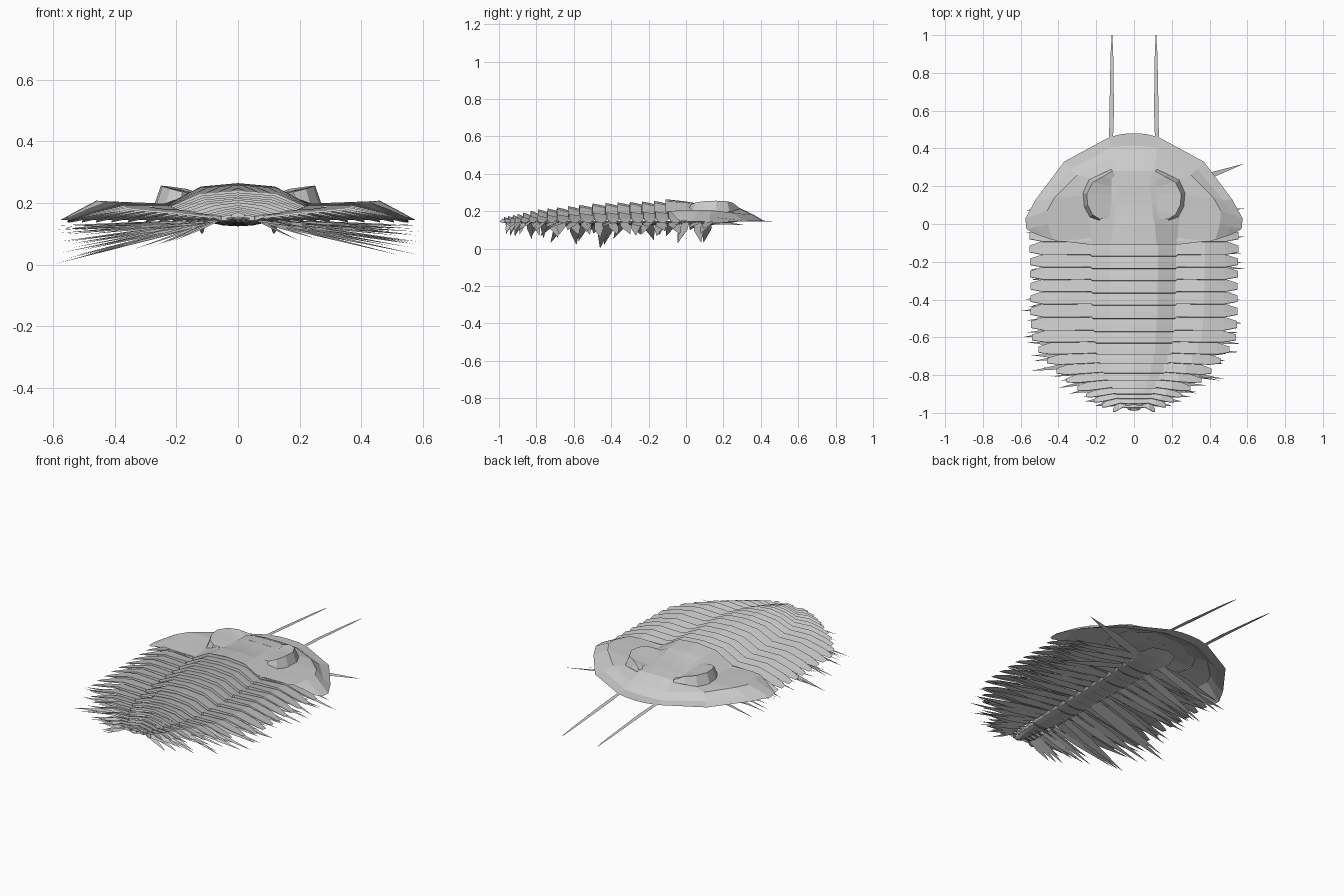
import bpy, random
from math import cos, sin, pi

random.seed(4)


def mesh(name, verts, faces, mirror=True):
    me = bpy.data.meshes.new(name)
    me.from_pydata(verts, [], faces)
    me.update()
    ob = bpy.data.objects.new(name, me)
    bpy.context.collection.objects.link(ob)
    if mirror:
        m = ob.modifiers.new("mirror", 'MIRROR')
        m.merge_threshold = 0.0005
    return ob


def strips(name, rows, mirror=True):
    # quads between successive rows of equal length
    n = len(rows[0])
    verts = [v for r in rows for v in r]
    faces = [(a * n + i, a * n + i + 1, (a + 1) * n + i + 1, (a + 1) * n + i)
             for a in range(len(rows) - 1) for i in range(n - 1)]
    return mesh(name, verts, faces, mirror)


def lerp(table, y):
    # piecewise linear lookup, table runs towards the tail
    for (y0, v0), (y1, v1) in zip(table, table[1:]):
        if y >= y1:
            t = min(1, max(0, (y0 - y) / (y0 - y1)))
            return v0 + (v1 - v0) * t
    return table[-1][1]


# head shield: nested rings from the rim to the raised middle lobe
rim = [(0, .48, .145), (.06, .477, .145), (.13, .46, .145), (.37, .33, .145),
       (.52, .13, .145), (.575, .03, .145), (.57, -.025, .148), (.54, -.045, .155)]
brim = [(0, .415, .149), (.06, .412, .149), (.12, .405, .15), (.335, .29, .157),
        (.475, .125, .172), (.515, .05, .178), (.51, -.015, .178), (.49, -.065, .178)]
brow = [(0, .36, .182), (.06, .36, .182), (.12, .355, .18), (.3, .26, .19),
        (.42, .14, .205), (.46, .07, .207), (.455, .0, .207), (.43, -.085, .2)]
cheek = [(0, .28, .22), (.05, .28, .22), (.1, .28, .217), (.19, .23, .203),
         (.24, .15, .198), (.25, .06, .195), (.235, 0, .193), (.23, -.11, .192)]
lobe = [(0, .2, .228), (.05, .2, .228), (.085, .2, .226), (.09, .15, .228),
        (.095, .1, .232), (.1, .05, .238), (.11, 0, .246), (.12, -.11, .253)]
ridge = [(0, y, z) for y, z in [(.2, .228)] * 3 +
         [(.15, .231), (.1, .236), (.05, .243), (0, .252), (-.11, .264)]]
strips("head_shield", [rim, brim, brow, cheek, lobe, ridge])

# crescent eyes: raised lid and outward wall
lid = [(.115, .28, .222), (.165, .25, .245), (.22, .22, .253), (.25, .16, .256),
       (.245, .1, .254), (.22, .05, .246), (.18, .025, .235)]
inner = [(.1, .26, .222), (.12, .24, .222), (.12, .2, .222), (.12, .16, .224),
         (.12, .11, .226), (.12, .07, .23), (.12, .03, .232)]
foot = [(.12, .29, .212), (.175, .265, .205), (.24, .233, .195), (.272, .163, .193),
        (.265, .094, .193), (.235, .035, .193), (.185, .01, .195)]
strips("eye", [inner, lid, foot])

# overlapping body plates, shrinking to the tail
plate_y = [-.10, -.17, -.235, -.30, -.365, -.43, -.50, -.57, -.63, -.69, -.74,
           -.79, -.83, -.87, -.90, -.925, -.95, -.972]
half_w = [(0, .555), (-.62, .545), (-.70, .50), (-.80, .40), (-.9, .255), (-.95, .17), (-.98, .09)]
axis_w = [(0, .235), (-.5, .225), (-.7, .2), (-.8, .16), (-.9, .1), (-.98, .05)]
top_z = [(0, .258), (-.5, .238), (-.8, .205), (-.98, .165)]
base = .143
for k, yr in enumerate(plate_y):
    step = max(.03, (plate_y[k - 1] - yr) if k else .07)
    w, a, t = lerp(half_w, yr), lerp(axis_w, yr), lerp(top_z, yr)
    f = base + (t - base) * .46

    # each plate: middle ring and pointed side lobes, rear edge lifted
    tail = max(0, -.6 - yr)

    def row(x, z, front, rear, u=0):
        s = .08 * tail * u
        return [(x, yr + step * front - s, z - .016 * (1 - u * .6)),
                (x, yr + step * .5 - s, z - .003),
                (x, yr + step * rear - s, z + .003 * (1 - u)),
                (x, yr + step * rear - s - .002, z - .012 * (1 - u))]
    strips("body_plate", [row(0, t, 1.3, 0), row(a * .55, t - .01, 1.3, 0),
                          row(a * .96, f, 1.3, 0), row(a, f, 1.3, .12),
                          row(a + (w - a) * .45, f + .004, 1.3, .1, .45),
                          row(a + (w - a) * .78, base + (f - base) * .5, 1.15, .1, .78),
                          row(w, base, .8, .3, 1)])

# tail tip
mesh("tail_tip", [(0, -.94, .168), (.05, -.955, .155), (.03, -.985, .147), (0, -.99, .147)],
     [(0, 1, 2, 3)])

# soft belly, segmented plates under the axis
belly_w = [(.1, .095), (-.2, .085), (-.6, .075), (-.85, .045), (-.98, .015)]
for k, y in enumerate([.1, .03, -.04] + plate_y):
    w = lerp(belly_w, y)
    z = .124 + .012 * max(0, -.6 - y) / .4
    h = .075 if y > -.7 else .045
    strips("belly_plate", [[(w * cos(b), yy, z + dz + .02 * (1 - sin(b))) for b in
                            (0, pi / 6, pi / 3, pi / 2)]
                           for yy, dz in ((max(-.985, y - h), .006), (y, 0))])
strips("mouth_plate", [[(0, .28, .145), (.08, .25, .145)], [(0, .2, .13), (.11, .16, .14)],
                       [(0, .08, .124), (.07, .08, .133)]])


# flat tapering limbs, tilted a little about their length
def blade(name, root, tip, width):
    rx, ry, rz = root
    tx, ty, tz = tip
    mx, my, mz = rx + (tx - rx) * .4, ry + (ty - ry) * .4, rz + (tz - rz) * .4
    mesh(name, [(rx, ry + width * .4, rz + .003), (mx, my + width * .5, mz + .004), tip,
                (mx, my - width * .5, mz - .004), (rx, ry - width * .4, rz - .003)],
         [(0, 1, 3, 4), (1, 2, 3)], False)


# a walking leg and an upper branch per segment
leg_y = [.12, .06, 0] + [y + .03 for y in plate_y]
for side in (-1, 1):
    for y in leg_y:
        reach = min(.57, lerp(half_w, y) + .03)
        drop = .25 + .75 * reach / .57
        for name, lo, hi, wd in (("walking_leg", .015, .08, .05), ("upper_branch", .09, .13, .055)):
            z = .14 - (.14 - random.uniform(lo, hi)) * drop
            r = reach * random.uniform(.88, 1.05)
            sweep = random.uniform(-.07, .04) if y > -.85 else -.02
            wd2 = wd if y > -.75 else wd * .6
            blade(name, (side * min(.07, reach * .3), y, .142),
                  (side * r, max(-.995, y + sweep), z), wd2)
# one forward leg below the head edge, and the lowest leg
blade("walking_leg", (.07, .14, .14), (.585, .32, .125), .055)
blade("walking_leg", (-.07, -.43, .14), (-.6, -.46, 0), .06)

# antennae
strips("antenna", [[(.112, .42, .148), (.132, .42, .148)], [(.106, .6, .136), (.13, .6, .136)],
                   [(.11, .9, .11), (.124, .9, .11)], [(.115, 1, .1), (.118, 1, .1)]])
